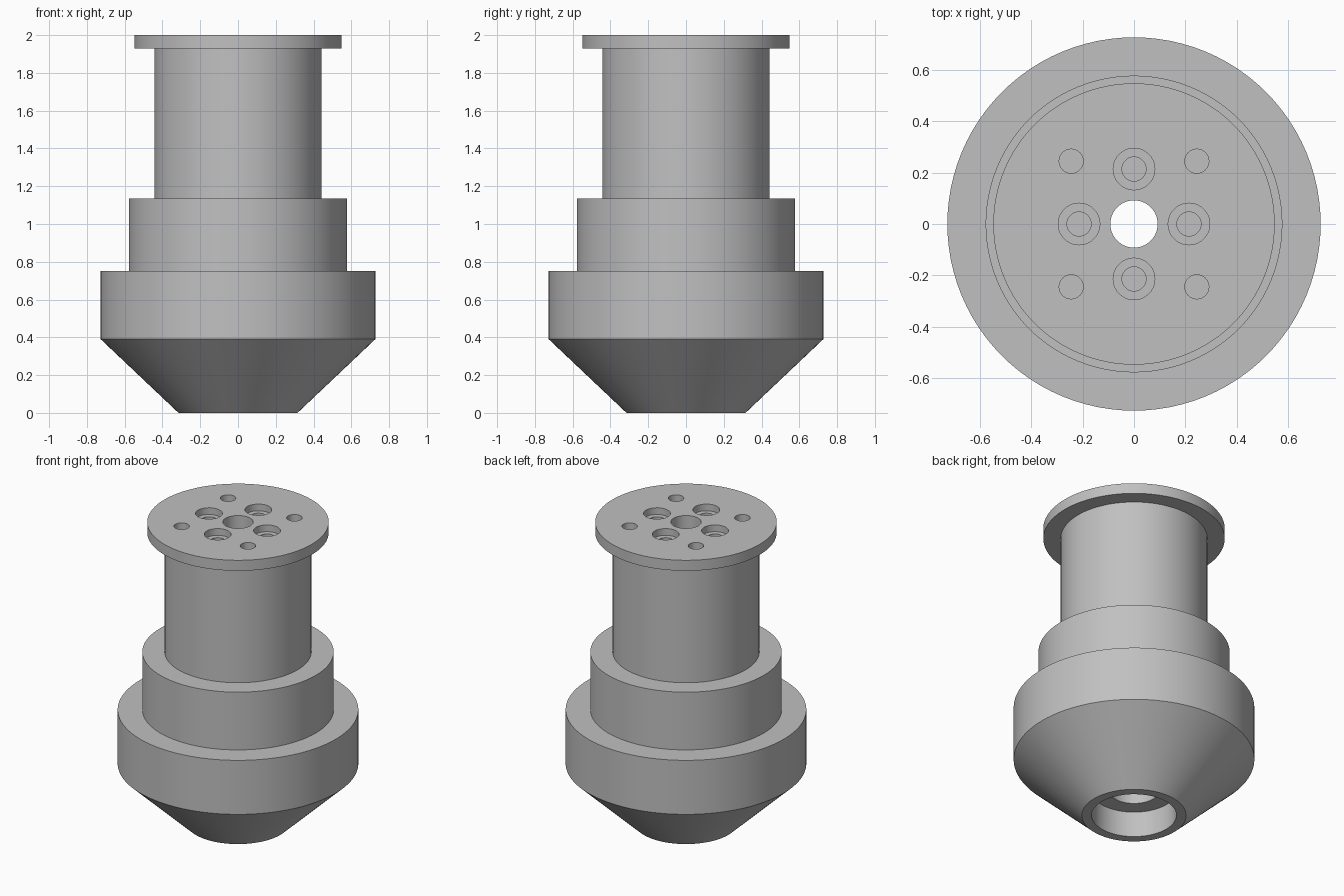
import bpy
import bmesh
import math
from mathutils import Matrix, Vector

cube = bpy.data.objects.get("Cube")
if cube:
    bpy.data.objects.remove(cube, do_unlink=True)

grey = bpy.data.materials.new("machined grey")
grey.use_nodes = True
colour = (0.53, 0.53, 0.53, 1)
grey.diffuse_color = colour
grey.node_tree.nodes["Principled BSDF"].inputs["Base Color"].default_value = colour


def lathe(bm, profile, steps, centre=(0, 0, 0)):
    """Revolve a closed (radius, height) outline about a vertical axis."""
    verts = [bm.verts.new((r, 0, z)) for r, z in profile]
    edges = [bm.edges.new((a, b)) for a, b in zip(verts, verts[1:] + verts[:1])]
    out = bmesh.ops.spin(bm, geom=verts + edges, cent=(0, 0, 0), axis=(0, 0, 1),
                         angle=math.tau, steps=steps, use_duplicate=False)
    made = set(verts)
    for v in out["geom_last"]:
        if isinstance(v, bmesh.types.BMVert):
            made.add(v)
    # The whole connected piece moves to its centre
    stack = list(made)
    while stack:
        for edge in stack.pop().link_edges:
            for v in edge.verts:
                if v not in made:
                    made.add(v)
                    stack.append(v)
    bmesh.ops.translate(bm, verts=list(made), vec=Vector(centre))


def finish(name, bm):
    bmesh.ops.remove_doubles(bm, verts=bm.verts, dist=0.0001)
    bmesh.ops.dissolve_degenerate(bm, edges=bm.edges, dist=0.0001)
    bmesh.ops.recalc_face_normals(bm, faces=bm.faces)
    mesh = bpy.data.meshes.new(name)
    bm.to_mesh(mesh)
    bm.free()
    mesh.materials.append(grey)
    obj = bpy.data.objects.new(name, mesh)
    bpy.context.collection.objects.link(obj)
    return obj


# Turned body: cone, two collars, neck, flange and stepped centre bore
bm = bmesh.new()
lathe(bm, [(0.256, 0), (0.315, 0), (0.727, 0.39), (0.727, 0.75),
           (0.578, 0.75), (0.578, 1.135), (0.443, 1.135), (0.443, 1.93),
           (0.548, 1.93), (0.548, 2), (0.092, 2), (0.092, 0.4),
           (0.15, 0.4), (0.15, 0.17), (0.256, 0.17)], 96)
body = finish("turned_body", bm)

# Four counterbored holes and four plain holes in the flange
bm = bmesh.new()
for i in range(4):
    a = i * math.pi / 2
    lathe(bm, [(0, 1.8), (0.047, 1.8), (0.047, 1.955), (0.081, 1.955),
               (0.081, 2.05), (0, 2.05)], 40,
          (0.214 * math.cos(a), 0.214 * math.sin(a), 0))
    a += math.pi / 4
    lathe(bm, [(0, 1.8), (0.047, 1.8), (0.047, 2.05), (0, 2.05)], 32,
          (0.346 * math.cos(a), 0.346 * math.sin(a), 0))
cutter = finish("hole_cutter", bm)
cutter.hide_render = True

cut = body.modifiers.new("holes", "BOOLEAN")
cut.operation = "DIFFERENCE"
cut.solver = "EXACT"
cut.object = cutter
bpy.ops.object.select_all(action="DESELECT")
bpy.context.view_layer.objects.active = body
body.select_set(True)
bpy.ops.object.modifier_apply(modifier=cut.name)
bpy.data.objects.remove(cutter, do_unlink=True)
bpy.ops.object.shade_smooth_by_angle(angle=math.radians(30))
